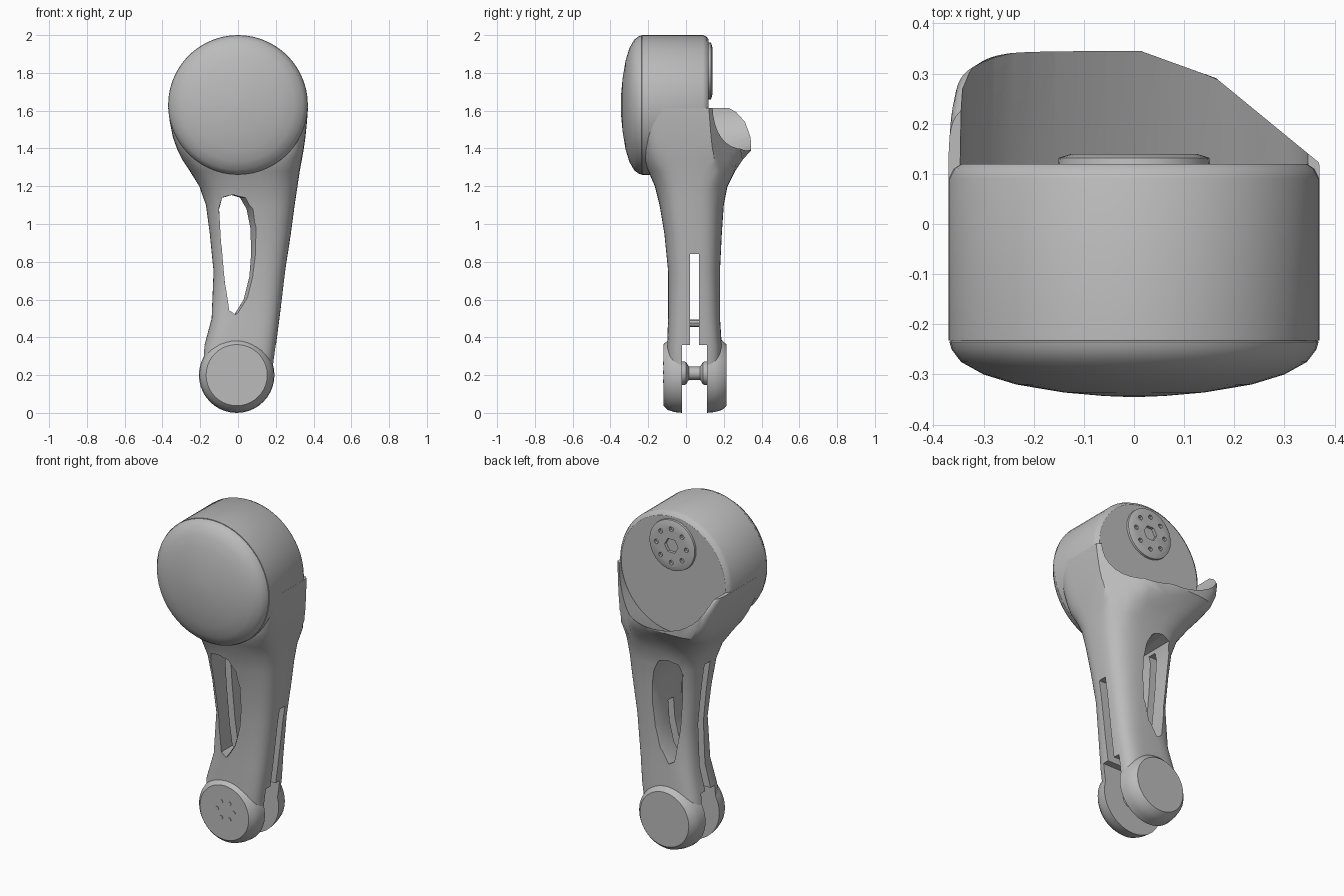
import bpy, bmesh, math
from math import sin, cos, pi

cube = bpy.data.objects.get("Cube")
if cube:
    bpy.data.objects.remove(cube, do_unlink=True)

grey = bpy.data.materials.new("grey_metal")
grey.use_nodes = True
GREY = (0.5, 0.5, 0.5, 1)
grey.diffuse_color = GREY
grey.node_tree.nodes["Principled BSDF"].inputs["Base Color"].default_value = GREY


def loft(name, rings):
    """Skin a list of equal-length point rings and cap both ends."""
    bm = bmesh.new()
    loops = [[bm.verts.new(p) for p in ring] for ring in rings]
    for a, b in zip(loops, loops[1:]):
        for i in range(len(a)):
            j = (i + 1) % len(a)
            bm.faces.new((a[i], a[j], b[j], b[i]))
    bm.faces.new(loops[0])
    bm.faces.new(loops[-1])
    bmesh.ops.recalc_face_normals(bm, faces=bm.faces)
    mesh = bpy.data.meshes.new(name)
    bm.to_mesh(mesh)
    bm.free()
    mesh.materials.append(grey)
    ob = bpy.data.objects.new(name, mesh)
    bpy.context.collection.objects.link(ob)
    return ob


def oval(y, rx, rz, z, x=0, n=40):
    return [(x + rx * cos(2 * pi * i / n), y, z + rz * sin(2 * pi * i / n))
            for i in range(n)]


def lathe(name, profile, z, x=0, n=40):
    """Turned part along y from (y, radius) pairs."""
    return loft(name, [oval(y, r, r, z, x, n) for y, r in profile])


def box(name, x0, x1, y0, y1, z0, z1):
    return loft(name, [[(x0, y0, z), (x1, y0, z), (x1, y1, z), (x0, y1, z)]
                       for z in (z0, z1)])


def select(ob):
    bpy.ops.object.select_all(action='DESELECT')
    ob.select_set(True)
    bpy.context.view_layer.objects.active = ob


def cut(ob, *cutters):
    for cutter in cutters:
        mod = ob.modifiers.new("cut", 'BOOLEAN')
        mod.operation = 'DIFFERENCE'
        mod.solver = 'EXACT'
        mod.object = cutter
        select(ob)
        bpy.ops.object.modifier_apply(modifier=mod.name)
        bpy.data.objects.remove(cutter, do_unlink=True)


def smooth(ob, angle=32):
    select(ob)
    bpy.ops.object.shade_smooth_by_angle(angle=math.radians(angle))


def section(z, x0, x1, y0, y1, power, n=56):
    """Rounded-rectangle cross-section of the leg, sloped off at one back corner."""
    ring = []
    for i in range(n):
        c, s = cos(2 * pi * i / n), sin(2 * pi * i / n)
        px = math.copysign(abs(c) ** (2 / power), c)
        py = math.copysign(abs(s) ** (2 / power), s)
        x = (x0 + x1) / 2 + px * (x1 - x0) / 2
        y = (y0 + y1) / 2 + py * (y1 - y0) / 2
        ring.append((x, min(y, .425 - .82 * x), z))
    return ring


# Leg body: height, left and right edge, front and back edge, squareness
HEAD_Z, FOOT_Z = 1.63, 0.2
stations = [
    (0.2, -.19, .18, -.1, .19, 4),
    (0.35, -.18, .2, -.1, .19, 4),
    (0.5, -.14, .22, -.095, .18, 3.5),
    (0.75, -.13, .25, -.095, .18, 3),
    (0.95, -.15, .28, -.115, .19, 3),
    (1.1, -.17, .3, -.14, .2, 3),
    (1.2, -.205, .315, -.165, .22, 3),
    (1.28, -.255, .327, -.2, .26, 3.5),
    (1.34, -.295, .338, -.225, .3, 4.5),
    (1.39, -.32, .347, -.23, .345, 5.5),
    (1.46, -.345, .357, -.23, .345, 7),
    (1.54, -.361, .365, -.23, .33, 8),
    (1.59, -.367, .369, -.23, .295, 8),
    (1.615, -.37, .37, -.23, .25, 8),
]
leg = loft("leg_body", [section(*s) for s in stations])

# Cup behind the head, narrowing towards the lip
cup = loft("cup_cutter", [oval(.115, .348, .348, HEAD_Z),
                          oval(.36, .345, .228, HEAD_Z)])
# Long window through the shank, flared at the front and back
window = [(-.1, 1.08), (-.085, 1.14), (-.04, 1.155), (.01, 1.14), (.045, 1.08),
          (.065, .98), (.07, .85), (.06, .72), (.03, .6), (-.02, .52),
          (-.05, .54), (-.07, .68), (-.09, .9)]
flare = [(-.3, 1.8), (-.06, 1), (.14, 1), (.4, 1.8)]
window_cutter = loft("window_cutter", [[(-.09 + (x + .09) * k, y, z) for x, z in window]
                                       for y, k in flare])
# Side slots and the fork gap
cut(leg, cup, window_cutter,
    box("slot_cutter", -.5, .5, .02, .07, .3, .84),
    box("long_slot_cutter", -.5, -.04, .02, .07, .5, 1.12),
    box("fork_cutter", -.5, .5, -.02, .11, 0, .36))
smooth(leg)

# Motor housing and domed front cover
smooth(lathe("head_housing", [(-.232, .37), (.09, .37), (.11, .36), (.12, .345)],
             HEAD_Z, n=56))
smooth(lathe("front_cover", [(-.228, .362), (-.235, .368), (-.25, .364), (-.275, .345),
                             (-.3, .3), (-.32, .235), (-.336, .14), (-.343, .06),
                             (-.345, .01)], HEAD_Z, n=48), 40)

# Output hub with a hexagonal socket and a ring of bolt holes
HUB_Z = 1.81
hub = lathe("output_hub", [(.115, .152), (.132, .15), (.14, .125)], HUB_Z, n=32)
socket = [lathe("socket_cutter", [(.122, .045), (.2, .045)], HUB_Z, n=6)]
for i in range(8):
    a = 2 * pi * i / 8
    socket.append(lathe("bolt_cutter", [(.122, .014), (.2, .014)],
                        HUB_Z + .1 * sin(a), .1 * cos(a), 8))
cut(hub, *socket)
smooth(hub)

# Fork ends around the lower joint
smooth(lathe("front_fork_end", [(-.02, .2), (-.06, .196), (-.095, .185), (-.12, .162)],
             FOOT_Z, -.007))
smooth(lathe("back_fork_end", [(.11, .2), (.15, .196), (.19, .185), (.215, .162)],
             FOOT_Z, -.007))

# Joint pin with flanged ends
smooth(lathe("joint_pin", [(-.03, .065), (0, .06), (.015, .035), (.075, .035),
                           (.09, .06), (.12, .065)], FOOT_Z + .01, n=12))
# Small spacer in the slot, and screw head dots on the front joint face
smooth(lathe("slot_spacer", [(.01, .02), (.08, .02)], .475, -.04, 8))
for i in range(6):
    a = 2 * pi * i / 6
    lathe("screw_dot", [(-.118, .012), (-.123, .012)],
          FOOT_Z + .015 + .055 * sin(a), .055 * cos(a), 6)
